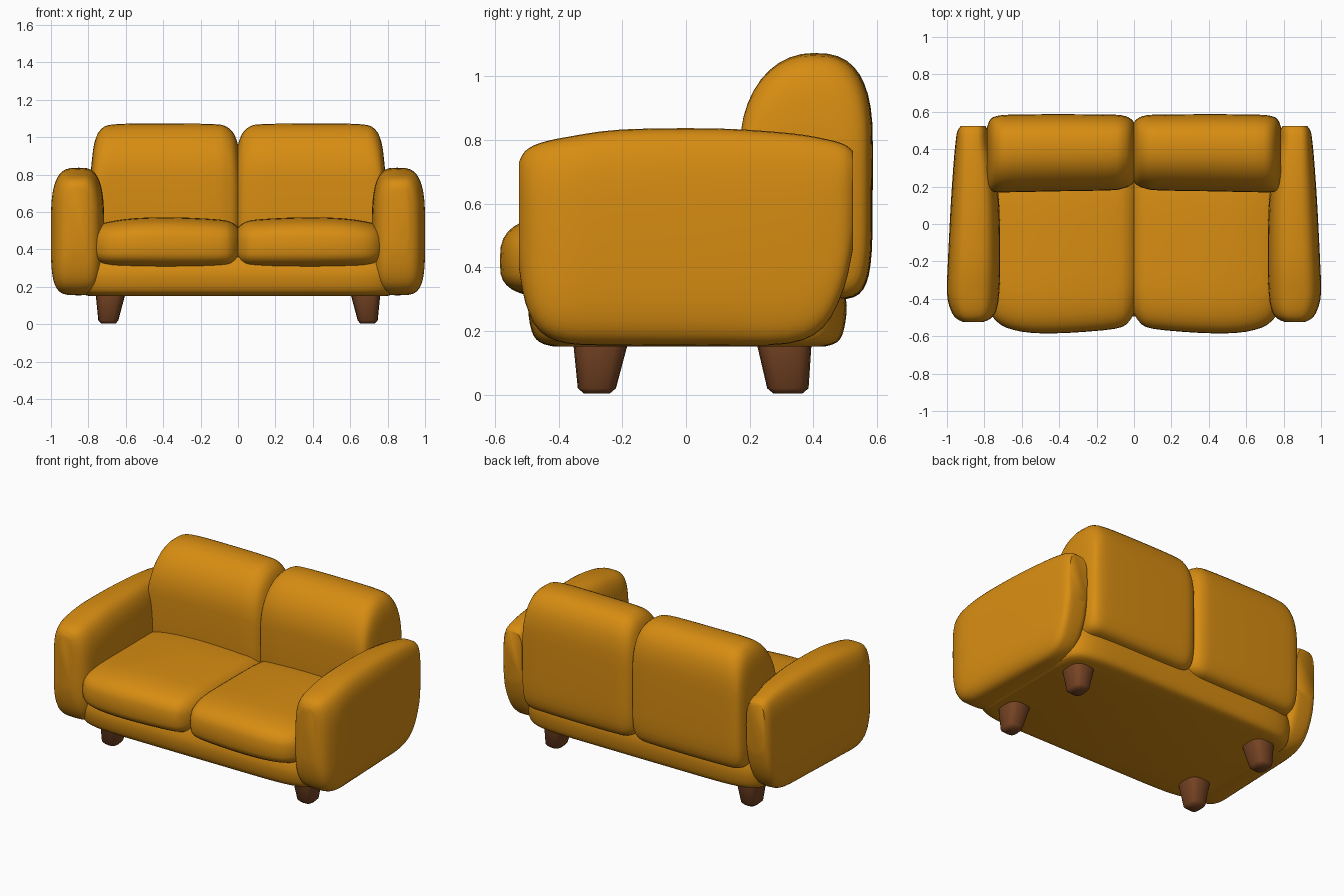
import bpy, bmesh, math

if "Cube" in bpy.data.objects:
    bpy.data.objects.remove(bpy.data.objects["Cube"])


def material(name, rgb):
    m = bpy.data.materials.new(name)
    m.diffuse_color = (*rgb, 1)
    m.use_nodes = True
    m.node_tree.nodes["Principled BSDF"].inputs["Base Color"].default_value = m.diffuse_color
    return m


FABRIC = material("mustard fabric", (0.68, 0.265, 0.006))
WOOD = material("brown wood", (0.19, 0.06, 0.018))


def smooth_path(rows, steps):
    """Interpolate station rows with a Catmull-Rom spline."""
    out = []
    for i in range(len(rows) - 1):
        a, b, c, d = (rows[min(max(i + k, 0), len(rows) - 1)] for k in (-1, 0, 1, 2))
        for s in range(steps):
            t = s / steps
            out.append([0.5 * (2 * q + (r - p) * t + (2 * p - 5 * q + 4 * r - w) * t * t
                               + (3 * q - p - 3 * r + w) * t ** 3)
                        for p, q, r, w in zip(a, b, c, d)])
    out.append(list(rows[-1]))
    return out


def loft(name, axis, rows, exps, mat, centre=(0.5, 0.5), side=1, count=40, steps=3):
    """Loft soft sections; row = position, u0, u1, v0, v1 on the other two axes.
    exps gives the corner squareness for (+u+v, -u+v, -u-v, +u-v)."""
    bm = bmesh.new()
    rings = []
    for t, u0, u1, v0, v1 in smooth_path(rows, steps):
        cu, cv = u0 + (u1 - u0) * centre[0], v0 + (v1 - v0) * centre[1]
        ring = []
        for k in range(count):
            a = math.tau * k / count
            n = exps[k * 4 // count]
            c, s = math.cos(a), math.sin(a)
            pu, pv = abs(c) ** (2 / n), abs(s) ** (2 / n)
            u = cu + pu * (u1 - cu if c > 0 else u0 - cu)
            v = cv + pv * (v1 - cv if s > 0 else v0 - cv)
            x, y, z = {"x": (t, u, v), "y": (u, t, v), "z": (u, v, t)}[axis]
            ring.append(bm.verts.new((x * side, y, z)))
        rings.append(ring)
    for r0, r1 in zip(rings, rings[1:]):
        for k in range(count):
            j = (k + 1) % count
            bm.faces.new((r0[k], r0[j], r1[j], r1[k]))
    bm.faces.new(rings[0])
    bm.faces.new(rings[-1])
    bmesh.ops.recalc_face_normals(bm, faces=bm.faces)
    me = bpy.data.meshes.new(name)
    bm.to_mesh(me)
    bm.free()
    me.materials.append(mat)
    ob = bpy.data.objects.new(name, me)
    bpy.context.collection.objects.link(ob)
    bpy.ops.object.select_all(action="DESELECT")
    ob.select_set(True)
    bpy.context.view_layer.objects.active = ob
    bpy.ops.object.shade_smooth_by_angle(angle=math.radians(50))
    return ob


# Base under the cushions
loft("base", "z", [
    (0.152, -0.80, 0.80, -0.42, 0.44),
    (0.165, -0.835, 0.835, -0.46, 0.475),
    (0.20, -0.85, 0.85, -0.485, 0.495),
    (0.28, -0.855, 0.855, -0.495, 0.505),
    (0.36, -0.84, 0.84, -0.47, 0.49),
], (8, 8, 8, 8), FABRIC, count=64)

ARM = [
    (-0.525, 0.81, 0.91, 0.40, 0.73),
    (-0.505, 0.765, 0.95, 0.29, 0.765),
    (-0.46, 0.735, 0.98, 0.20, 0.79),
    (-0.37, 0.72, 1.0, 0.16, 0.81),
    (-0.20, 0.715, 0.995, 0.155, 0.833),
    (0.10, 0.72, 0.98, 0.155, 0.836),
    (0.32, 0.745, 0.965, 0.16, 0.822),
    (0.43, 0.77, 0.955, 0.21, 0.805),
    (0.495, 0.78, 0.945, 0.33, 0.787),
    (0.525, 0.795, 0.925, 0.46, 0.765),
]
BACK = [
    (-0.003, 0.23, 0.54, 0.34, 0.95),
    (0.02, 0.205, 0.565, 0.32, 1.015),
    (0.06, 0.19, 0.58, 0.305, 1.055),
    (0.13, 0.18, 0.585, 0.30, 1.07),
    (0.40, 0.175, 0.587, 0.298, 1.073),
    (0.65, 0.17, 0.585, 0.30, 1.07),
    (0.73, 0.17, 0.578, 0.305, 1.045),
    (0.768, 0.18, 0.56, 0.33, 0.97),
    (0.785, 0.21, 0.52, 0.38, 0.84),
]
SEAT = [
    (-0.003, -0.47, 0.30, 0.335, 0.515),
    (0.03, -0.525, 0.32, 0.31, 0.542),
    (0.10, -0.56, 0.33, 0.30, 0.56),
    (0.35, -0.582, 0.33, 0.297, 0.572),
    (0.55, -0.582, 0.33, 0.30, 0.567),
    (0.68, -0.555, 0.33, 0.305, 0.55),
    (0.745, -0.51, 0.32, 0.32, 0.53),
    (0.775, -0.46, 0.30, 0.35, 0.49),
]

for side, label in ((-1, "left"), (1, "right")):
    # Padded arm, back cushion and seat cushion
    loft(label + "_arm", "y", ARM, (3.6, 3.2, 4, 4), FABRIC, side=side)
    loft(label + "_back_cushion", "x", BACK, (2.7, 2.1, 4, 6), FABRIC,
         centre=(0.55, 0.62), side=side)
    loft(label + "_seat_cushion", "x", SEAT, (5, 3, 3.4, 5), FABRIC,
         centre=(0.35, 0.45), side=side)
    # Tapered wooden legs
    for pos, y0, y1, b0, b1 in (("front", -0.355, -0.18, -0.34, -0.22),
                                ("back", 0.22, 0.395, 0.255, 0.385)):
        loft(f"{pos}_{label}_leg", "z", [
            (0.003, 0.655, 0.73, b0 + 0.02, b1 - 0.02),
            (0.02, 0.64, 0.747, b0, b1),
            (0.17, 0.60, 0.762, y0, y1),
        ], (3, 3, 3, 3), WOOD, side=side, count=16, steps=1)
